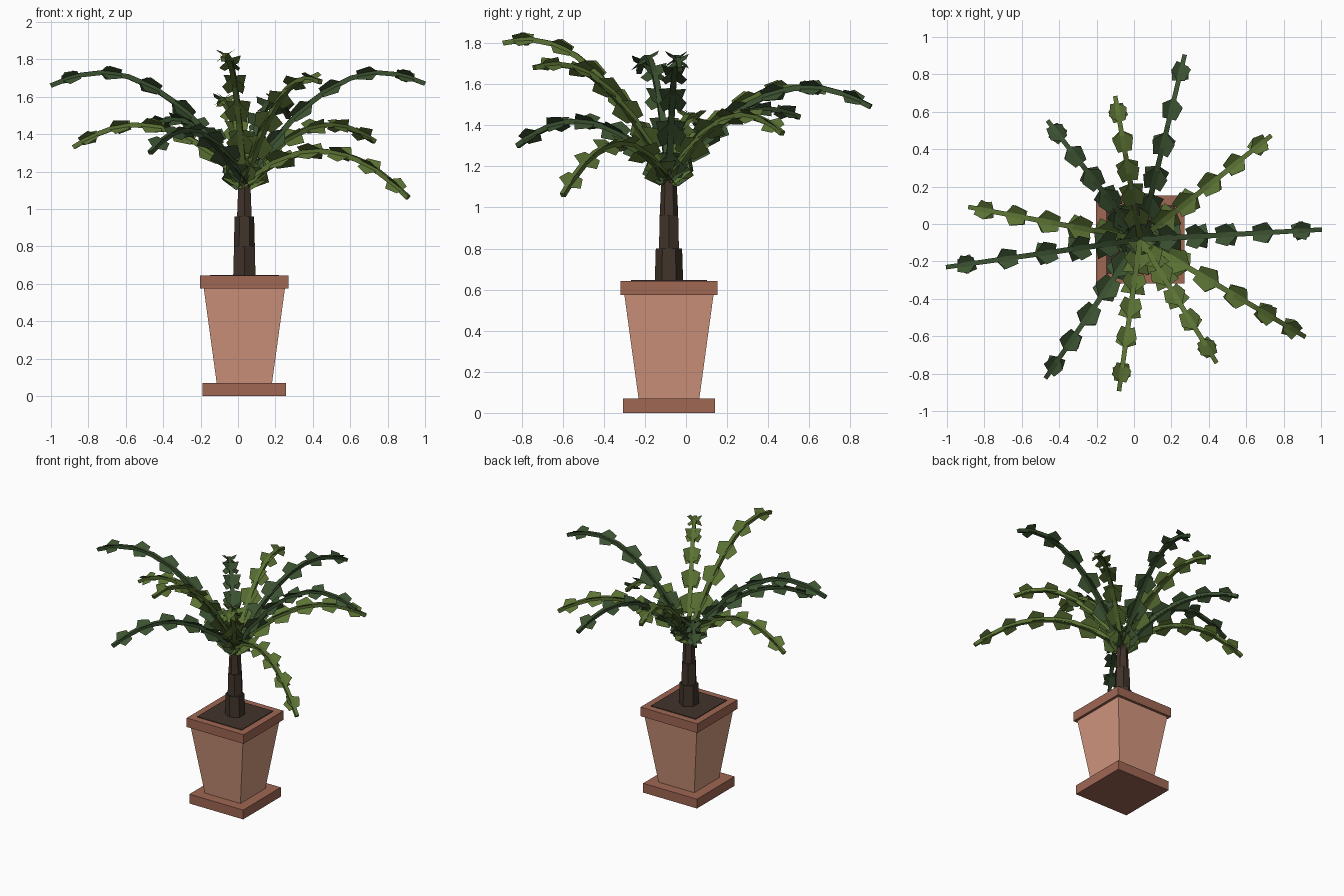
import bpy, bmesh, math
from mathutils import Vector

cube = bpy.data.objects.get("Cube")
if cube:
    bpy.data.objects.remove(cube, do_unlink=True)

CX, CY = 0.034, -0.083


def material(name, rgb):
    m = bpy.data.materials.new(name)
    m.use_nodes = True
    m.diffuse_color = (*rgb, 1)
    m.node_tree.nodes["Principled BSDF"].inputs["Base Color"].default_value = (*rgb, 1)
    return m


clay = material("light_terracotta", (0.65, 0.31, 0.21))
rim_clay = material("dark_terracotta", (0.345, 0.135, 0.088))
soil_brown = material("soil_brown", (0.054, 0.034, 0.024))
bark = material("bark_brown", (0.053, 0.034, 0.024))
light_green = material("light_green", (0.105, 0.17, 0.034))
dark_green = material("dark_green", (0.045, 0.085, 0.031))


def finish(name, bm, mat):
    mesh = bpy.data.meshes.new(name)
    bm.to_mesh(mesh)
    bm.free()
    mesh.materials.append(mat)
    obj = bpy.data.objects.new(name, mesh)
    bpy.context.collection.objects.link(obj)


def bridge(bm, rings):
    """Skin a list of vertex rings and close both ends."""
    for a, b in zip(rings, rings[1:]):
        n = len(a)
        for i in range(n):
            bm.faces.new((a[i], a[(i + 1) % n], b[(i + 1) % n], b[i]))
    bm.faces.new(rings[0][::-1])
    bm.faces.new(rings[-1])
    bmesh.ops.recalc_face_normals(bm, faces=bm.faces)


def prism(name, mat, sides, r0, r1, z0, z1, turn):
    """Tapered upright prism on the pot's axis."""
    bm = bmesh.new()
    rings = []
    for r, z in ((r0, z0), (r1, z1)):
        angles = [turn + math.tau * i / sides for i in range(sides)]
        rings.append([bm.verts.new((CX + r * math.cos(a), CY + r * math.sin(a), z))
                      for a in angles])
    bridge(bm, rings)
    finish(name, bm, mat)


# Square pot: half widths become corner radii
D = math.sqrt(2)
for name, mat, h0, h1, z0, z1 in (
        ("pot_base", rim_clay, 0.223, 0.223, 0, 0.07),
        ("pot_body", clay, 0.148, 0.217, 0.07, 0.575),
        ("pot_rim", rim_clay, 0.236, 0.236, 0.575, 0.643),
        ("soil", soil_brown, 0.185, 0.185, 0.6, 0.648)):
    prism(name, mat, 4, h0 * D, h1 * D, z0, z1, math.pi / 4)

# Trunk of three six-sided sections, each turned against the last
for i, (r0, r1, z0, z1) in enumerate((
        (0.069, 0.064, 0.64, 0.80),
        (0.056, 0.052, 0.80, 0.96),
        (0.045, 0.037, 0.96, 1.14))):
    prism(f"trunk_section_{i + 1}", bark, 6, r0, r1, z0, z1, math.pi / 6 * ((i + 1) % 2))

# Leaf outline: along the stem, across the stem
LEAF = ((1, 0), (0.3, 1), (-0.9, 0.65), (-0.9, -0.65), (0.3, -1))


def frond(name, mat, tip, peak):
    """Arching stem with crossed leaf pairs along it."""
    base = Vector((CX, CY, 1.13))
    reach = Vector(tip) - base
    h = peak - base.z
    k = 1 + math.sqrt(max(0, 1 - reach.z / h))

    def point(t):
        return Vector((base.x + reach.x * t, base.y + reach.y * t,
                       base.z + h * (1 - (1 - k * t) ** 2)))

    def frame(t, steepness):
        along = point(t + 0.01) - point(t - 0.01)
        along.z *= steepness
        along.normalize()
        side = along.cross(Vector((0, 0, 1))).normalized()
        return along, side, side.cross(along)

    # Parameters evenly spaced by length
    count = 100
    lengths = [0]
    for i in range(count):
        lengths.append(lengths[-1] + (point((i + 1) / count) - point(i / count)).length)

    def at(fraction):
        goal = fraction * lengths[-1]
        return min(range(count + 1), key=lambda i: abs(lengths[i] - goal)) / count

    bm = bmesh.new()
    rings = []
    for i in range(10):
        t = at(i / 9)
        p, (_, side, up) = point(t), frame(t, 1)
        r = 0.016 - 0.004 * i / 9
        rings.append([bm.verts.new(p + r * (a * side + b * up))
                      for a, b in ((1, 1), (-1, 1), (-1, -1), (1, -1))])
    bridge(bm, rings)

    # Crossed leaves, a little flatter than the stem; the end pair is a star
    for i in range(6):
        f = 0.91 - 0.168 * i
        t = at(f)
        p, (along, side, up) = point(t), frame(t, 0.85)
        size = 0.052 + 0.034 * (1 - f)
        for turn in (1, -1):
            tilt = math.radians(33) * turn
            across = side * math.cos(tilt) + up * math.sin(tilt)
            way = turn if i == 0 else 1
            bm.faces.new([bm.verts.new(p + size * (way * a * along + 1.1 * c * across))
                          for a, c in LEAF])
    finish(name, bm, mat)


# Fronds around the crown: colour, tip, peak height
FRONDS = (
    (dark_green, (0.27, 0.90, 1.49), 1.585),
    (light_green, (0.73, 0.47, 1.36), 1.45),
    (dark_green, (1.0, -0.03, 1.67), 1.73),
    (light_green, (0.91, -0.60, 1.06), 1.31),
    (light_green, (0.44, -0.74, 1.68), 1.70),
    (light_green, (-0.08, -0.89, 1.80), 1.82),
    (dark_green, (-0.47, -0.82, 1.30), 1.42),
    (dark_green, (-1.0, -0.23, 1.66), 1.73),
    (light_green, (-0.88, 0.09, 1.33), 1.45),
    (dark_green, (-0.46, 0.55, 1.44), 1.48),
    (light_green, (-0.10, 0.68, 1.56), 1.59),
)
for i, (mat, tip, peak) in enumerate(FRONDS):
    frond(f"frond_{i + 1}", mat, tip, peak)
